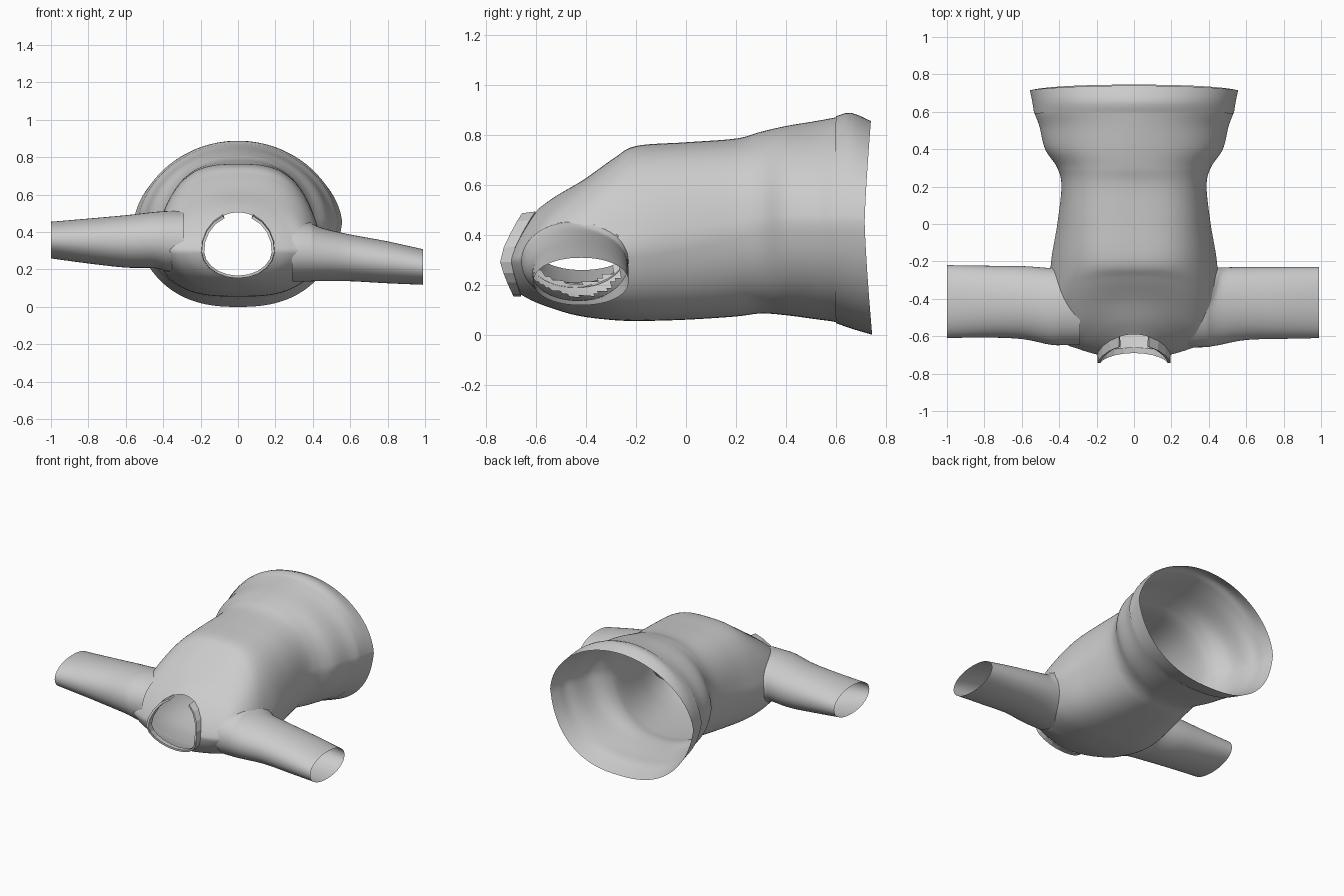
import bpy, bmesh, math
from mathutils import Vector

if "Cube" in bpy.data.objects:
    bpy.data.objects.remove(bpy.data.objects["Cube"])

def catmull(keys, steps):
    """Smoothly resample a list of key tuples."""
    out = []
    for i in range(len(keys) - 1):
        a, b = keys[max(i - 1, 0)], keys[i]
        c, d = keys[i + 1], keys[min(i + 2, len(keys) - 1)]
        for s in range(steps):
            t = s / steps
            out.append([0.5 * (2*q + (r - p)*t + (2*p - 5*q + 4*r - v)*t*t + (3*q - p - 3*r + v)*t**3)
                        for p, q, r, v in zip(a, b, c, d)])
    out.append(list(keys[-1]))
    return out

def power(v, n):
    return math.copysign(abs(v) ** (2 / n), v)

def loft(name, rings, closed=True):
    """Skin rings of points into an open, smooth surface."""
    bm = bmesh.new()
    rows = [[bm.verts.new(p) for p in ring] for ring in rings]
    n = len(rows[0])
    for a, b in zip(rows, rows[1:]):
        for j in range(n if closed else n - 1):
            k = (j + 1) % n
            bm.faces.new((a[j], a[k], b[k], b[j]))
    bmesh.ops.recalc_face_normals(bm, faces=bm.faces)
    me = bpy.data.meshes.new(name)
    bm.to_mesh(me)
    bm.free()
    ob = bpy.data.objects.new(name, me)
    bpy.context.collection.objects.link(ob)
    for p in me.polygons:
        p.use_smooth = True
    return ob

def body_point(key, t):
    """Squarish section; y leans differently at bottom, side and top."""
    yb, ys, yt, w, zb, zm, zt, n, taper = key
    if math.sin(t) < 0:                          # flatter, narrower underside away from the neck
        f = min(max((w - .2) / .2, 0), 1)
        n, taper = n + f * max(2.5 - n, 0), .13 * f
    x, s = power(math.cos(t), n), power(math.sin(t), n)
    lean = abs(s) ** 1.3
    yend, zend = (yt, zt - zm) if s > 0 else (yb, zm - zb)
    return (w * x * (1 - taper * abs(s)), ys + (yend - ys) * lean, zm + zend * s)

# Torso sections from neck to hem:
# y bottom/side/top, half width, z bottom/mid/top, squareness, narrowing at top
BODY = [
    (-.66, -.70, -.59, .19, .16, .30, .505, 2.0, 0),
    (-.59, -.67, -.52, .29, .125, .30, .555, 2.1, .05),
    (-.45, -.62, -.41, .385, .08, .31, .62, 2.4, .14),
    (-.31, -.44, -.29, .445, .06, .33, .705, 2.8, .22),
    (-.19, -.22, -.20, .445, .055, .35, .755, 3.0, .22),
    (0, 0, 0, .41, .06, .38, .77, 2.9, .14),
    (.20, .20, .20, .388, .073, .42, .785, 2.6, .08),
    (.30, .30, .30, .41, .085, .44, .812, 2.3, .06),
    (.40, .40, .40, .475, .078, .45, .835, 2.1, .06),
    (.52, .52, .52, .505, .062, .45, .855, 2.0, .06),
    (.60, .59, .60, .53, .05, .45, .87, 2.0, .06),
    (.67, .65, .66, .54, .025, .45, .885, 2.0, .06),
    (.745, .715, .74, .557, .0, .45, .855, 2.0, .06),
]
# Sleeve sections: |x|, y centre, y radius, z centre, z radius
SLEEVE_R = [(.38, -.445, .215, .295, .160), (.45, -.44, .208, .280, .142), (.60, -.425, .195, .262, .125),
            (.80, -.422, .192, .238, .112), (.99, -.42, .19, .213, .095)]
SLEEVE_L = [(.38, -.440, .208, .350, .162), (.45, -.44, .205, .357, .150), (.60, -.42, .195, .350, .140),
            (.80, -.415, .192, .352, .120), (1.0, -.415, .195, .357, .098)]

N = 120
angles = [2 * math.pi * i / N for i in range(N)]
torso = loft("torso", [[body_point(k, t) for t in angles] for k in catmull(BODY, 8)])

# Sleeves: the root ring is projected sideways onto the torso so the seam is flush
def sleeve(name, keys, side):
    def ring(key):
        x, y, ry, z, rz = key
        return [Vector((side * x, y + ry * power(math.cos(t), 2.1), z + rz * power(math.sin(t), 2.1)))
                for t in angles[::2]]
    rings = [ring(k) for k in catmull(keys, 5)]
    root = []
    for p in rings[0]:
        hit, loc, _, _ = torso.ray_cast(Vector((side * 2, p.y, p.z)), Vector((-side, 0, 0)))
        x = abs(loc.x) - .012 if hit else .3
        root.append(Vector((side * min(max(x, .29), .43), p.y, p.z)))
    body = []
    for i, r in enumerate(rings[1:], 1):        # keep each ring outside the seam
        body.append([Vector((side * max(abs(p.x), abs(q.x) + .008 * i), p.y, p.z)) if i < 6 else p
                     for p, q in zip(r, root)])
    loft(name, [root] + body)

sleeve("sleeve_right", SLEEVE_R, 1)
sleeve("sleeve_left", SLEEVE_L, -1)

# Armholes: open the torso inside each sleeve
def in_armhole(c):
    _, y, ry, z, rz = (SLEEVE_R if c.x > 0 else SLEEVE_L)[0]
    return abs(c.x) > .325 and abs((c.y - y) / ry) ** 2.1 + abs((c.z - z) / rz) ** 2.1 < .78

bm = bmesh.new()
bm.from_mesh(torso.data)
bmesh.ops.delete(bm, geom=[f for f in bm.faces if in_armhole(f.calc_center_median())], context='FACES')
bm.to_mesh(torso.data)
bm.free()

# Collar strip around the neck, with a gap at the top
rim = (-.69, -.745, -.645, .188, .16, .30, .497, 2.0, 0)
gap = .42
arc = [math.pi / 2 + gap + (2 * math.pi - 2 * gap) * i / 18 for i in range(19)]
collar = loft("collar", [[body_point(k, t) for t in arc] for k in (BODY[0], rim)], closed=False)
solid = collar.modifiers.new("thickness", 'SOLIDIFY')
solid.thickness = .014
solid.offset = 0
for p in collar.data.polygons:
    p.use_smooth = False

# Hem band lying just over the torso
def grown(key, g):
    yb, ys, yt, w, zb, zm, zt, n, taper = key
    return (yb, ys, yt, w + g, zb - g, zm, zt + g, n, taper)

band = [grown(BODY[10], .004), grown(BODY[11], .003), BODY[12]]
loft("hem_band", [[body_point(k, t) for t in angles] for k in catmull(band, 3)])
